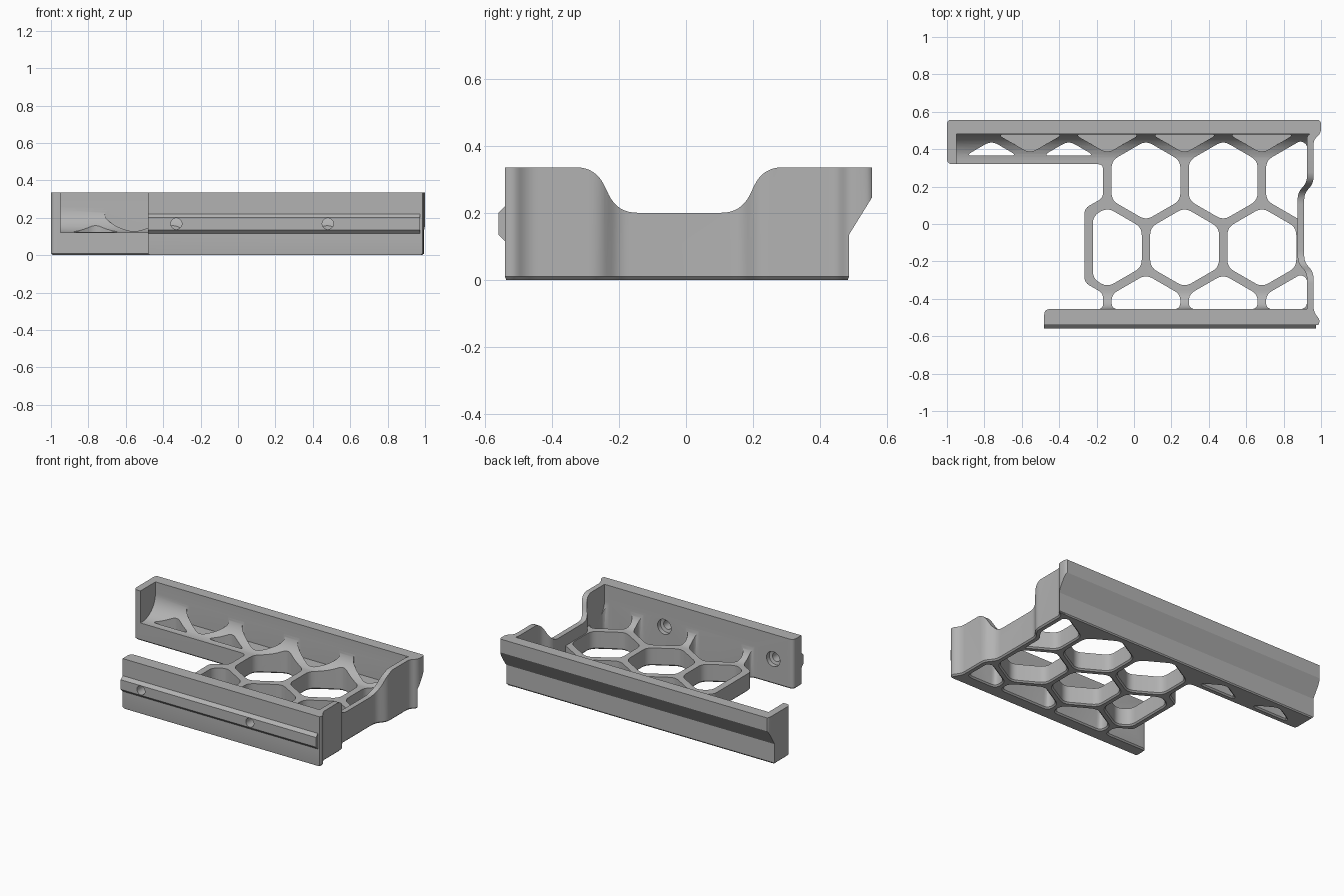
import bpy, bmesh, math
from mathutils import Vector

old = bpy.data.objects.get("Cube")
if old:
    bpy.data.objects.remove(old, do_unlink=True)

FLOOR, TOP, CHAMFER = 0.12, 0.335, 0.009
PITCH, RIB = 0.413, 0.045
ROW = PITCH * math.sqrt(3) / 2


# ---------- outline helpers (counter-clockwise 2D polygons) ----------
def rounded(points, size, steps=5):
    pts = [Vector(p) for p in points]
    out = []
    for i, p in enumerate(pts):
        a, b = pts[i - 1] - p, pts[(i + 1) % len(pts)] - p
        d = min(size, 0.45 * a.length, 0.45 * b.length)
        s, e = p + a.normalized() * d, p + b.normalized() * d
        for k in range(steps + 1):
            t = k / steps
            out.append(s * (1 - t) ** 2 + p * 2 * t * (1 - t) + e * t * t)
    return out


def offset(points, d):
    pts = [Vector(p) for p in points]
    if not d:
        return pts
    out = []
    for i, p in enumerate(pts):
        a = (p - pts[i - 1]).normalized()
        b = (pts[(i + 1) % len(pts)] - p).normalized()
        n, m = Vector((a.y, -a.x)), Vector((b.y, -b.x))
        out.append(p + (n + m) * d / (1 + n.dot(m)))
    return out


def clip(points, axis, limit, keep):
    """Keep the side of the polygon where keep * (coordinate - limit) > 0."""
    out = []
    for i, q in enumerate(points):
        p = points[i - 1]
        dp, dq = keep * (p[axis] - limit), keep * (q[axis] - limit)
        if dp * dq < 0:
            out.append(p.lerp(q, dp / (dp - dq)))
        if dq > 0:
            out.append(q)
    return out


def arc(cx, cy, r, start, end, steps=12):
    angles = [math.radians(start + (end - start) * k / steps) for k in range(steps + 1)]
    return [(cx + r * math.cos(a), cy + r * math.sin(a)) for a in angles]


# ---------- solid helpers ----------
PLACE = {"x": lambda p, t: (t, p[0], p[1]),
         "y": lambda p, t: (p[0], t, p[1]),
         "z": lambda p, t: (p[0], p[1], t)}


def add_prism(bm, points, levels, axis):
    """Loft a polygon through (position, outline offset) levels."""
    loops = [[bm.verts.new(PLACE[axis](p, t)) for p in offset(points, d)] for t, d in levels]
    n = len(loops[0])
    for lo, hi in zip(loops, loops[1:]):
        for i in range(n):
            bm.faces.new((lo[i - 1], lo[i], hi[i], hi[i - 1]))
    bm.faces.new(loops[0])
    bm.faces.new(loops[-1])


def solid(name, prisms):
    bm = bmesh.new()
    for points, levels, axis in prisms:
        add_prism(bm, points, levels, axis)
    bmesh.ops.recalc_face_normals(bm, faces=bm.faces)
    mesh = bpy.data.meshes.new(name)
    bm.to_mesh(mesh)
    bm.free()
    obj = bpy.data.objects.new(name, mesh)
    bpy.context.collection.objects.link(obj)
    return obj


def combine(target, other, operation):
    mod = target.modifiers.new(operation, "BOOLEAN")
    mod.operation, mod.object, mod.solver = operation, other, "EXACT"
    bpy.context.view_layer.objects.active = target
    bpy.ops.object.modifier_apply(modifier=mod.name)
    bpy.data.objects.remove(other, do_unlink=True)


def span(a, b):
    return [(a, 0), (b, 0)]


# ---------- bracket: one U-shaped section run lengthwise ----------
section = [(-0.53, -0.02), (0.467, -0.02), (0.487, 0.008), (0.487, 0.135),
           (0.555, 0.245), (0.555, 0.36), (0.48, 0.36)]
section += arc(0.34, FLOOR + 0.14, 0.14, 0, -90)
section += arc(-0.355, FLOOR + 0.1, 0.1, -90, -180)
section += [(-0.455, 0.36), (-0.54, 0.36), (-0.54, 0.008)]
bracket = solid("bracket", [(section, span(-1.05, 1.05), "x")])

# closed left end of the back rail
end_cap = [(0.3, 0.1), (0.484, 0.1), (0.484, 0.36), (0.3, 0.36)]
combine(bracket, solid("end_cap", [(end_cap, span(-1.06, -0.95), "x")]), "UNION")

# raised strip along the front
strip = [(-0.5, 0.115), (-0.54, 0.115), (-0.56, 0.135),
         (-0.56, 0.2), (-0.54, 0.22), (-0.5, 0.22)]
combine(bracket, solid("front_strip", [(strip, span(-0.6, 0.972), "x")]), "UNION")


# ---------- honeycomb openings ----------
def cell(cx, cy, *clips):
    r = (PITCH - RIB) / math.sqrt(3)
    pts = [Vector((cx + r * math.cos(a), cy + r * math.sin(a)))
           for a in (math.radians(30 + 60 * k) for k in range(6))]
    for c in clips:
        pts = clip(pts, *c)
    return rounded(pts, 0.04)


through = [(-0.03, CHAMFER), (0, CHAMFER), (CHAMFER, 0), (0.4, 0)]
X0, Y0 = 0.064, -0.125
inside = (0, 0.925, -1)
cells = []
for k in range(3):
    x = X0 + k * PITCH
    cells.append((cell(x, Y0 + ROW, inside), through, "z"))
    cells.append((cell(x - PITCH / 2, Y0, (0, -0.22, 1)), through, "z"))
    cells.append((cell(x, Y0 - ROW, inside, (1, -0.455, 1)), through, "z"))
for k in (1, 2):
    cells.append((cell(X0 - k * PITCH, Y0 + ROW, (1, 0.365, 1)), through, "z"))
# shallow niches where the next row meets the back wall
for k in range(4):
    niche = cell(X0 + (k - 1.5) * PITCH, Y0 + 2 * ROW, (1, 0.4795, -1))
    cells.append((niche, span(FLOOR, 0.3), "z"))
combine(bracket, solid("cells", cells), "DIFFERENCE")

# ---------- right end wall with its jog ----------
wall = rounded([(0.925, -0.5), (1.1, -0.5), (1.1, 0.484), (0.925, 0.484), (0.925, 0.225),
                (0.875, 0.165), (0.875, -0.205), (0.925, -0.265)], 0.03)
wall[:6] = [Vector((0.925, -0.5))]
combine(bracket, solid("end_wall", [(wall, span(-0.015, 0.35), "z")]), "UNION")

# ---------- trim everything to the plan outline ----------
plan = rounded([(-1, 0.56), (-1, 0.32), (-0.165, 0.32), (-0.165, 0.14), (-0.265, 0.083),
                (-0.265, -0.313), (-0.165, -0.37), (-0.165, -0.455), (-0.48, -0.455),
                (-0.48, -0.62), (0.93, -0.62), (1, -0.52), (0.96, -0.47), (0.96, -0.26),
                (0.91, -0.2), (0.91, 0.16), (0.96, 0.22), (0.96, 0.45), (1, 0.485),
                (1, 0.56)], 0.03)
outline = [(0, -CHAMFER), (CHAMFER, 0), (TOP, 0)]
combine(bracket, solid("plan", [(plan, outline, "z")]), "INTERSECT")

# ---------- lowered middle of the end wall ----------
dip = rounded([(-0.42, 0.4), (-0.42, 0.336), (-0.27, 0.336), (-0.205, 0.2),
               (0.165, 0.2), (0.23, 0.336), (0.42, 0.336), (0.42, 0.4)], 0.06, 8)
combine(bracket, solid("dip", [(dip, span(0.8, 1.1), "x")]), "DIFFERENCE")

# ---------- counterbored screw holes ----------
bore = [(-0.6, 0), (-0.49, 0), (-0.485, 0.02), (-0.42, 0.02)]
holes = [(arc(x, 0.168, 0.03, 0, 345, 23), bore, "y") for x in (-0.33, 0.48)]
combine(bracket, solid("holes", holes), "DIFFERENCE")

# ---------- material and shading ----------
grey = bpy.data.materials.new("plain grey")
grey.use_nodes = True
colour = (0.45, 0.45, 0.45, 1)
grey.diffuse_color = colour
grey.node_tree.nodes["Principled BSDF"].inputs["Base Color"].default_value = colour
bracket.data.materials.clear()
bracket.data.materials.append(grey)
for face in bracket.data.polygons:
    face.material_index = 0

bpy.ops.object.select_all(action="DESELECT")
bracket.select_set(True)
bpy.context.view_layer.objects.active = bracket
bpy.ops.object.shade_smooth_by_angle(angle=math.radians(30))
